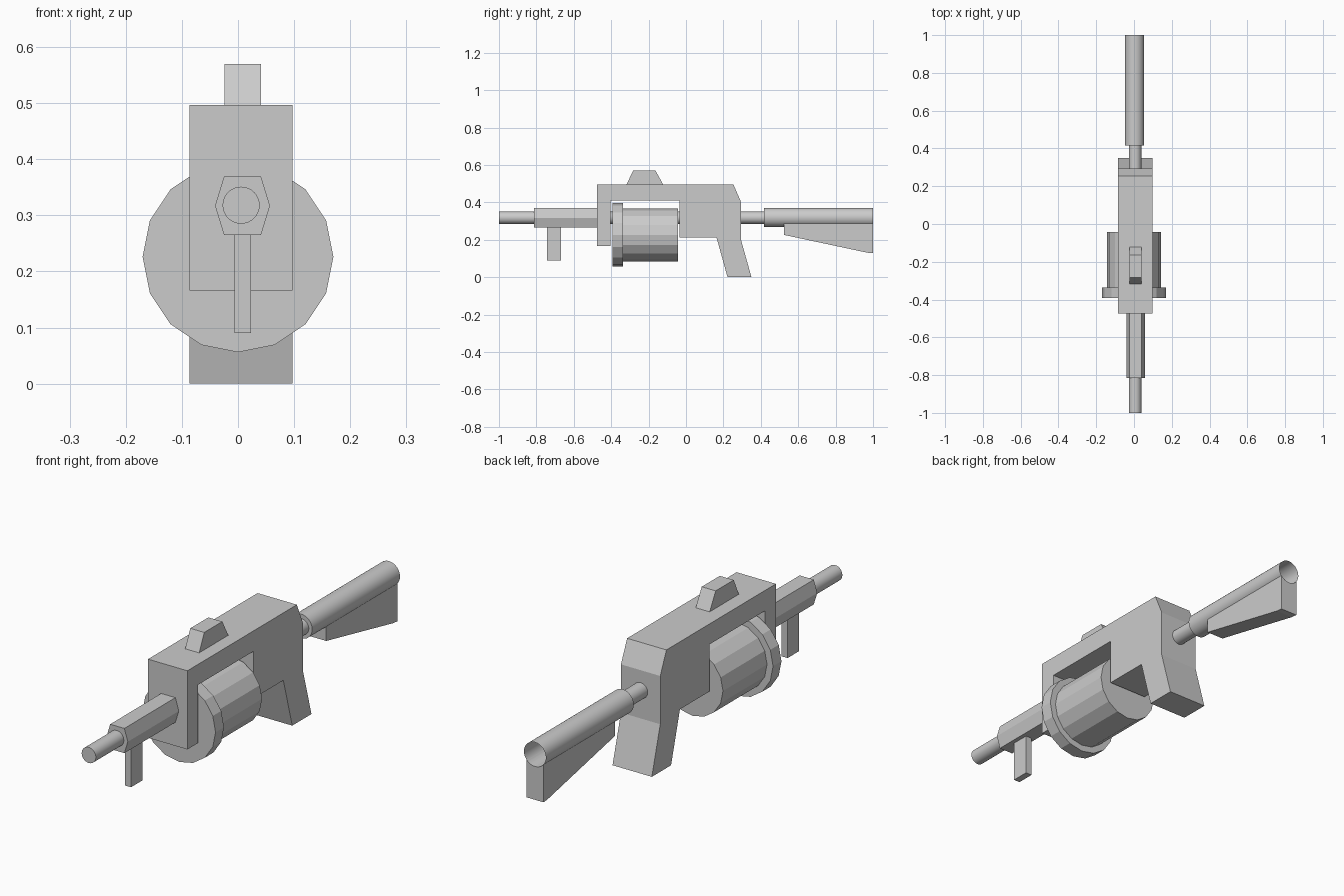
import bpy, bmesh
from math import cos, sin, pi, asin

if "Cube" in bpy.data.objects:
    bpy.data.objects.remove(bpy.data.objects["Cube"])

CX, BZ = 0.0055, 0.318   # barrel axis
DZ = 0.226               # drum axis height


def loft(name, sections, caps=(True, True), smooth=False):
    """Skin equal-length closed sections, optionally capping each end."""
    bm = bmesh.new()
    rings = [[bm.verts.new(p) for p in s] for s in sections]
    n = len(rings[0])
    for a, b in zip(rings, rings[1:]):
        for i in range(n):
            j = (i + 1) % n
            bm.faces.new((a[i], a[j], b[j], b[i]))
    for ring, cap in zip((rings[0], rings[-1]), caps):
        if cap:
            bm.faces.new(ring)
    bmesh.ops.recalc_face_normals(bm, faces=bm.faces)
    me = bpy.data.meshes.new(name)
    bm.to_mesh(me)
    bm.free()
    ob = bpy.data.objects.new(name, me)
    bpy.context.collection.objects.link(ob)
    if smooth:
        bpy.ops.object.select_all(action='DESELECT')
        bpy.context.view_layer.objects.active = ob
        ob.select_set(True)
        bpy.ops.object.shade_smooth_by_angle(angle=pi / 6)
    return ob


def side_prism(name, profile, x0, x1):
    """Extrude a (y, z) profile across x."""
    return loft(name, [[(x, y, z) for y, z in profile] for x in (x0, x1)])


def ring(x, y, z, r, n):
    return [(x + r * cos(2 * pi * i / n), y, z + r * sin(2 * pi * i / n)) for i in range(n)]


# receiver with drum bay and pistol grip
side_prism("receiver", [
    (-0.475, 0.166), (-0.475, 0.497), (0.253, 0.497), (0.294, 0.403),
    (0.294, 0.20), (0.35, 0), (0.222, 0), (0.163, 0.213),
    (-0.035, 0.213), (-0.035, 0.411), (-0.403, 0.411), (-0.403, 0.166)],
    -0.086, 0.097)

# top sight
side_prism("sight", [(-0.317, 0.497), (-0.283, 0.57), (-0.163, 0.57), (-0.123, 0.497)],
           -0.024, 0.041)

# long barrel rod running through to the stock
loft("barrel", [ring(CX, y, BZ, 0.033, 32) for y in (-1, 0.45)], smooth=True)

# hexagonal handguard
hexagon = [(0.049, 0), (0.033, 0.052), (-0.033, 0.052),
           (-0.049, 0), (-0.033, -0.052), (0.033, -0.052)]
loft("handguard", [[(0.008 + x, y, BZ - 0.001 + z) for x, z in hexagon]
                   for y in (-0.814, -0.475)])

# front grip
side_prism("front_grip", [(-0.744, 0.09), (-0.744, 0.27), (-0.667, 0.27), (-0.667, 0.09)],
           -0.006, 0.023)

# revolving drum with front flange
loft("drum", [ring(0, y, DZ, r, 16) for y, r in
              ((-0.392, 0.17), (-0.336, 0.17), (-0.336, 0.142), (-0.043, 0.142))])

# stock tube, open at the rear
SX, SZ, SR = 0.003, 0.319, 0.051
loft("stock_tube", [ring(SX, y, SZ, SR, 32) for y in (0.416, 1.0)],
     caps=(True, False), smooth=True)

# shoulder wedge, its top hugging the underside of the tube
half = 0.04
a = asin(half / SR)


def wedge_section(y, bottom):
    arc = [(SX + SR * sin(a * t / 4), y, SZ - SR * cos(a * t / 4)) for t in range(4, -5, -1)]
    return [(SX - half, y, bottom), (SX + half, y, bottom)] + arc


loft("stock_wedge", [wedge_section(y, z) for y, z in
                     ((0.525, 0.226), (0.97, 0.131), (1.0, 0.128))])
